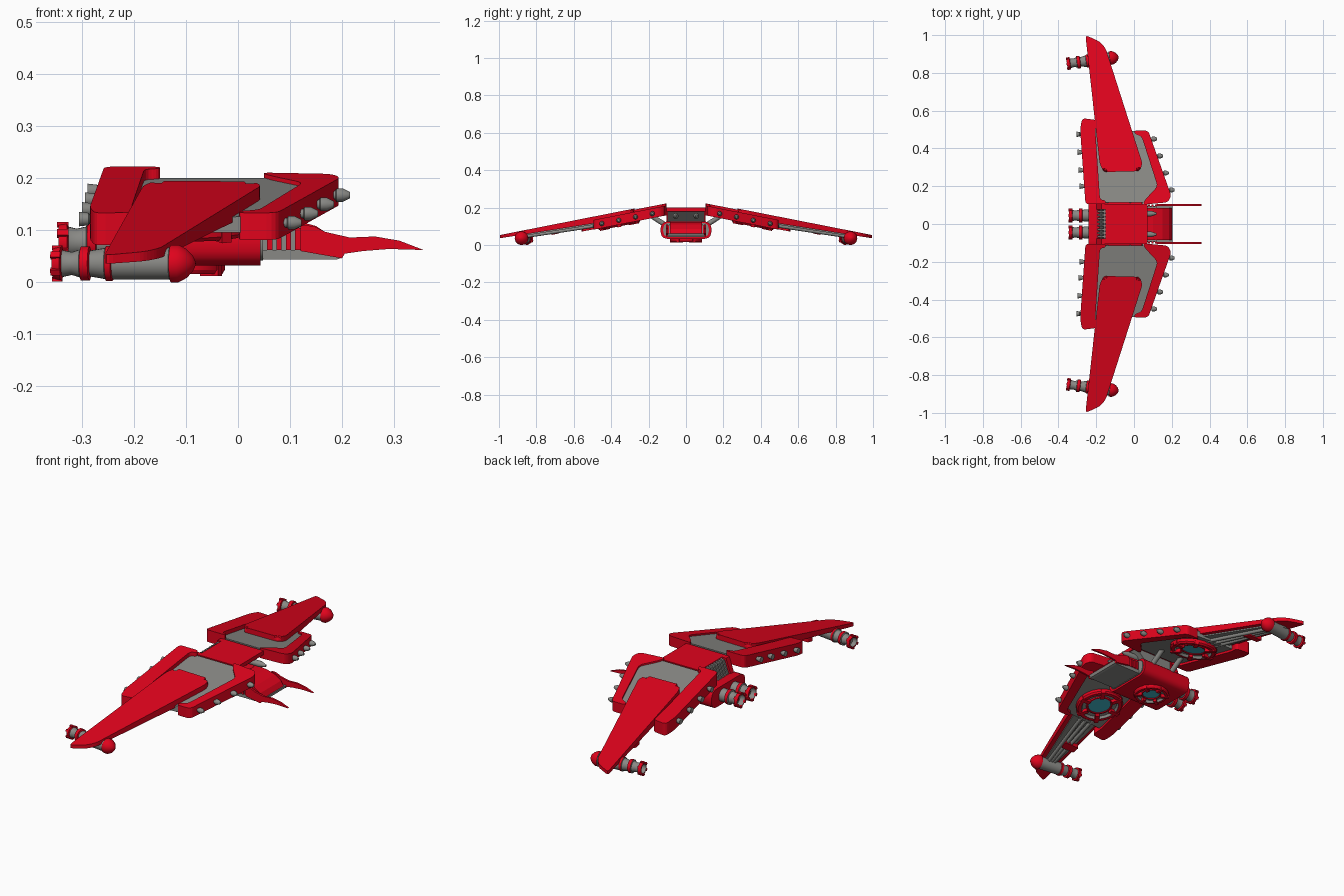
import bpy, bmesh, math
from mathutils import Vector, Matrix

if "Cube" in bpy.data.objects:
    bpy.data.objects.remove(bpy.data.objects["Cube"])


def material(name, r, g, b):
    m = bpy.data.materials.new(name)
    m.diffuse_color = (r, g, b, 1)
    m.use_nodes = True
    m.node_tree.nodes["Principled BSDF"].inputs["Base Color"].default_value = m.diffuse_color
    return m


MATS = [material("red", .75, .001, .012), material("grey", .25, .25, .235),
        material("dark_grey", .1, .1, .1), material("teal", .05, .45, .55)]
RED, GREY, DARK, TEAL = range(4)


def finish(name, bm, mat=None, mirror=False, smooth=False):
    bmesh.ops.recalc_face_normals(bm, faces=bm.faces)
    for f in bm.faces:
        f.smooth = smooth
        if mat is not None:
            f.material_index = mat
    me = bpy.data.meshes.new(name)
    bm.to_mesh(me)
    bm.free()
    for m in MATS:
        me.materials.append(m)
    if smooth:
        me.set_sharp_from_angle(angle=math.radians(32))
    ob = bpy.data.objects.new(name, me)
    bpy.context.collection.objects.link(ob)
    if mirror:
        mod = ob.modifiers.new("mirror", 'MIRROR')
        mod.use_axis = (False, True, False)
    return ob


def rounded(poly, rad, n=4):
    """Round the corners of a 2D outline."""
    out = []
    for i, p in enumerate(poly):
        p, a, b = Vector(p), Vector(poly[i - 1]), Vector(poly[(i + 1) % len(poly)])
        s = p + (a - p).normalized() * min(rad, (a - p).length * .45)
        e = p + (b - p).normalized() * min(rad, (b - p).length * .45)
        for k in range(n + 1):
            t = k / n
            out.append(s * (1 - t) ** 2 + p * 2 * t * (1 - t) + e * t * t)
    return out


def loft(bm, lo, hi):
    a, b = [bm.verts.new(v) for v in lo], [bm.verts.new(v) for v in hi]
    bm.faces.new(a)
    bm.faces.new(b)
    for i in range(len(a)):
        j = (i + 1) % len(a)
        bm.faces.new((a[i], a[j], b[j], b[i]))
    return b


def wing_z(y):
    return .245 - .197 * y


def wing_slab(name, poly, top, thick, mat, rad=.02, bevel=False):
    """Slab lying in the drooping wing plane, mirrored to both sides."""
    bm = bmesh.new()
    pts = rounded(poly, rad) if rad else [Vector(p) for p in poly]
    hi = loft(bm, [(p.x, p.y, wing_z(p.y) + top(p.y) - thick(p.y)) for p in pts],
              [(p.x, p.y, wing_z(p.y) + top(p.y)) for p in pts])
    if bevel:
        tops = set(hi)
        edges = [e for e in bm.edges if all(v in tops and v.co.y < .36 for v in e.verts)]
        bmesh.ops.bevel(bm, geom=edges, offset=.018, segments=2, affect='EDGES', profile=.5)
    return finish(name, bm, mat, True)


def box(bm, x0, x1, y0, y1, z0, z1):
    loft(bm, [(x0, y0, z0), (x1, y0, z0), (x1, y1, z0), (x0, y1, z0)],
         [(x0, y0, z1), (x1, y0, z1), (x1, y1, z1), (x0, y1, z1)])


def block(name, mat, *dims, mirror=False):
    bm = bmesh.new()
    box(bm, *dims)
    return finish(name, bm, mat, mirror)


def side_prism(name, poly, y0, y1, mat, mirror=False):
    bm = bmesh.new()
    loft(bm, [(x, y0, z) for x, z in poly], [(x, y1, z) for x, z in poly])
    return finish(name, bm, mat, mirror)


def lathe(bm, prof, mats, mtx, n=20):
    """Turn (axial, radius) pairs about local x; one colour per band."""
    rings = []
    for x, r in prof:
        rings.append([bm.verts.new(mtx @ Vector((x, r * math.cos(2 * math.pi * i / n),
                      r * math.sin(2 * math.pi * i / n)))) for i in range(n)])
    for k in range(len(prof) - 1):
        for i in range(n):
            j = (i + 1) % n
            bm.faces.new((rings[k][i], rings[k][j], rings[k + 1][j],
                          rings[k + 1][i])).material_index = mats[k]
    bm.faces.new(rings[0]).material_index = mats[0]
    bm.faces.new(rings[-1]).material_index = mats[-1]


def axis(pos, d):
    q = Vector(d).to_track_quat('X', 'Y' if abs(d[2]) > .5 else 'Z')
    return Matrix.Translation(pos) @ q.to_matrix().to_4x4()


def tube(bm, a, b, r):
    a, b = Vector(a), Vector(b)
    lathe(bm, [(0, r), ((b - a).length, r)], [GREY], axis(a, (b - a).normalized()), 12)


def petals(bm, mtx, x0, x1, r0, r1, count, half):
    """Blocks spaced round an axis, used for nozzle flaps and fan clamps."""
    for i in range(count):
        part = bmesh.new()
        box(part, x0, x1, -half, half, r0, r1)
        part.transform(mtx @ Matrix.Rotation(2 * math.pi * i / count, 4, 'X'))
        tmp = bpy.data.meshes.new("tmp")
        part.to_mesh(tmp)
        part.free()
        bm.from_mesh(tmp)
        bpy.data.meshes.remove(tmp)


# wings: grey core, red edge bars, long outer blade
flat = lambda v: (lambda y: v)
wing_slab("wing_core", [(-.21, .115), (.07, .115), (.14, .17), (.14, .22), (.03, .49), (-.22, .51)],
          flat(-.022), flat(.03), GREY)
wing_slab("rear_edge_bar", [(-.15, .105), (-.15, .125), (-.18, .13), (-.205, .5), (-.195, .55),
          (-.275, .56), (-.285, .5), (-.257, .105)], flat(-.002), flat(.062), RED)
wing_slab("front_edge_bar", [(.045, .102), (.18, .115), (.197, .15), (.075, .495), (.0, .495),
          (.005, .475), (.04, .465), (.125, .2), (.06, .13)], flat(-.014), flat(.052), RED)
outer = [(-.257, 1), (-.18, .965), (-.15, .93), (.045, .32), (.03, .28), (-.16, .275), (-.182, .32)]
depth = lambda y: .045 - .028 * (y - .28) / .72
wing_slab("outer_wing", outer, flat(.004), depth, RED, rad=.018, bevel=True)
wing_slab("outer_wing_underside", [(-.222, .9), (-.165, .9), (-.01, .42), (-.175, .42)],
          lambda y: .004 - depth(y), flat(.007), GREY, rad=0)

# pipes and clamp under the outer wing
bm = bmesh.new()
for k in range(3):
    x0, x1 = -.13 + .035 * k, -.2 + .015 * k
    tube(bm, (x0, .42, wing_z(.42) - .05), (x1, .86, wing_z(.86) - .03), .009)
finish("underwing_pipes", bm, GREY, True, True)
wing_slab("pipe_clamp", [(-.215, .68), (-.13, .68), (-.14, .72), (-.215, .72)],
          flat(-.02), flat(.03), RED, rad=.005)

# small guns on both wing edges
bm = bmesh.new()
gun = [(-.02, .009), (.006, .009), (.008, .013), (.02, .013), (.034, .006)]
for y in (.18, .27, .36, .45):
    lathe(bm, gun, [GREY] * 4, axis((.19 - .344 * (y - .155), y, wing_z(y) - .042), (1, 0, 0)), 12)
for y in (.2, .285, .38, .475):
    lathe(bm, [(-.02, .009), (.008, .009), (.01, .012), (.028, .014)], [GREY] * 3,
          axis((-.255 - .06 * (y - .1), y, wing_z(y) - .03), (-1, 0, 0)), 12)
finish("edge_guns", bm, None, True, True)

# wingtip engine pods, slightly toed out
pod = [(-.335, .02), (-.358, .023), (-.358, .029), (-.343, .033), (-.34, .026), (-.322, .022), (-.306, .027),
       (-.304, .033), (-.288, .033), (-.286, .025), (-.257, .03), (-.255, .034), (-.244, .034),
       (-.242, .031), (-.132, .031), (-.13, .036), (-.115, .036), (-.1, .028), (-.088, .016), (-.082, .003)]
pod_m = [GREY, RED, RED, RED, GREY, GREY, GREY, RED, RED, GREY, GREY, RED, RED, GREY, GREY, RED, RED, RED, RED]
bm = bmesh.new()
place = Matrix.Translation((0, .895, .036)) @ Matrix.Rotation(.13, 4, 'Z')
lathe(bm, pod, pod_m, place, 24)
petals(bm, place, -.36, -.341, .026, .035, 6, .006)
finish("wingtip_engine", bm, None, True, True)

# twin main engines
bm = bmesh.new()
place = Matrix.Translation((0, .045, .077))
main = [(-.32, .024), (-.345, .03), (-.345, .034), (-.329, .036), (-.326, .03), (-.31, .026), (-.292, .03),
        (-.29, .037), (-.274, .037), (-.272, .03), (-.2, .036)]
lathe(bm, main, [GREY, RED, RED, RED, GREY, GREY, GREY, RED, RED, GREY], place, 24)
petals(bm, place, -.348, -.326, .028, .039, 6, .007)
finish("main_engine", bm, None, True, True)


# hull: rounded red shell with a grey mouth and a sloping nose
def hull(name, x0, x1, hy, z0, z1, rad, mat):
    sec = rounded([(-hy, z0), (hy, z0), (hy, z1), (-hy, z1)], rad, 5)
    b = bmesh.new()
    loft(b, [(x0, p.x, p.y) for p in sec], [(x1, p.x, p.y) for p in sec])
    return finish(name, b, mat, False, True)


hull("hull_shell", -.24, .043, .136, .032, .126, .045, RED)
hull("hull_mouth", 0, .048, .122, .042, .118, .036, GREY)
side_prism("nose", [(.04, .125), (.1, .122), (.15, .108), (.185, .085), (.2, .062), (.04, .062)], -.085, .085, RED)
side_prism("nose_keel", [(.03, .062), (.205, .062), (.2, .047), (.19, .044), (.03, .044)], -.096, .096, GREY)

# side blades beside the nose, with slats behind them
side_prism("side_blade", [(.12, .11), (.145, .108), (.167, .097), (.215, .086), (.263, .088), (.31, .08),
           (.357, .062), (.29, .064), (.24, .06), (.205, .055), (.2, .046), (.12, .06)], .096, .106, RED, True)
block("slat_backing", GREY, .045, .12, .08, .092, .06, .11, mirror=True)
bm = bmesh.new()
for k in range(4):
    box(bm, .056 + .018 * k, .066 + .018 * k, .085, .102, .062, .104)
finish("side_slats", bm, RED, True)

# bridge between the wings, undercut at the front
block("bridge_roof", RED, -.15, .072, -.105, .105, .18, .2)
side_prism("bridge_core", [(-.15, .18), (.066, .18), (.0, .12), (-.15, .12)], -.098, .098, GREY)
side_prism("bridge_rear", [(-.15, .192), (-.162, .186), (-.185, .12), (-.15, .12)], -.08, .08, DARK)
side_prism("bridge_rear_cheek", [(-.15, .2), (-.172, .198), (-.2, .12), (-.15, .12)], .078, .105, RED, True)
bm = bmesh.new()
rib = [(-.15, .198), (-.17, .192), (-.196, .12), (-.15, .12)]
for k in range(8):
    y = -.066 + .0189 * k
    loft(bm, [(x, y - .005, z) for x, z in rib], [(x, y + .005, z) for x, z in rib])
finish("vent_ribs", bm, GREY)
bm = bmesh.new()
lathe(bm, [(.02, .015), (.09, .015), (.12, .005)], [GREY, GREY], Matrix.Translation((0, .055, .155)), 14)
finish("bridge_guns", bm, None, True, True)

# struts joining hull to wings
bm = bmesh.new()
for x in (-.14, -.02):
    tube(bm, (x, .1, .1), (x, .2, .165), .013)
finish("wing_struts", bm, GREY, True, True)


# round lift fans under wings and hull
def lift_fan(name, pos, d, r, mirror):
    b = bmesh.new()
    m = axis(pos, Vector(d).normalized())
    lathe(b, [(-.01, r), (.012, r), (.02, r * .94), (.02, r * .8), (.008, r * .74), (.006, r * .58),
              (.012, r * .56), (.012, r * .5), (.008, r * .48), (.008, r * .02)],
          [RED, RED, RED, GREY, GREY, RED, RED, RED, TEAL], m, 32)
    petals(b, m, .002, .024, r * .56, r * 1.02, 6, r * .09)
    return finish(name, b, None, mirror, True)


lift_fan("wing_lift_fan", (-.08, .36, wing_z(.36) - .055), (0, -.197, -1), .115, True)
lift_fan("hull_lift_fan", (-.11, 0, .036), (0, 0, -1), .085, False)
